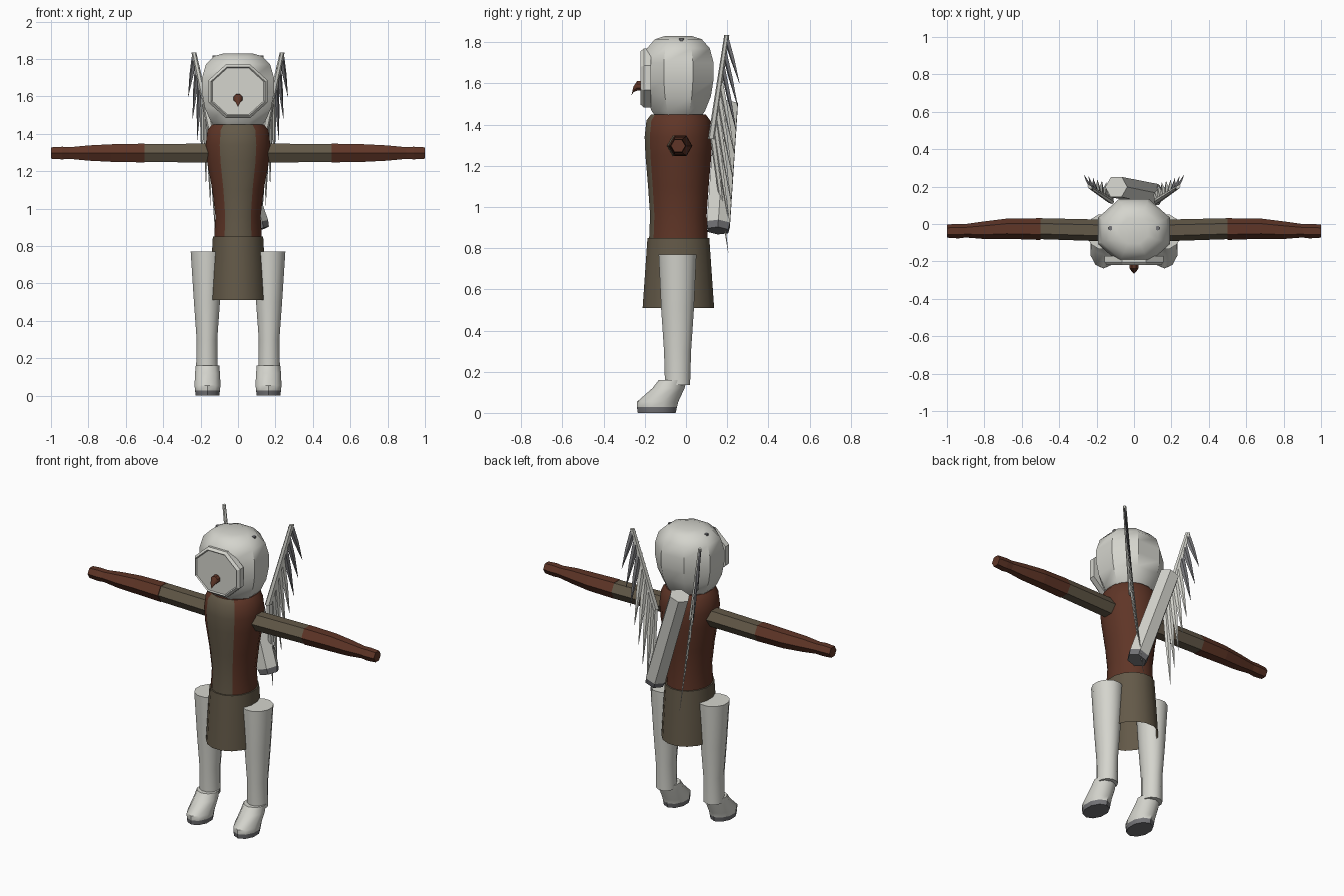
import bpy, bmesh, math
from mathutils import Vector

cube = bpy.data.objects.get("Cube")
if cube:
    bpy.data.objects.remove(cube)


def material(name, rgb):
    m = bpy.data.materials.new(name)
    m.use_nodes = True
    m.diffuse_color = (*rgb, 1)
    m.node_tree.nodes["Principled BSDF"].inputs["Base Color"].default_value = (*rgb, 1)
    return m


WHITE = material("warm white", (0.66, 0.66, 0.61))
GREY = material("slate grey", (0.17, 0.17, 0.18))
RED = material("red brown", (0.115, 0.036, 0.02))
OLIVE = material("olive brown", (0.125, 0.1, 0.065))
X, Y, Z = Vector((1, 0, 0)), Vector((0, 1, 0)), Vector((0, 0, 1))


def loft(name, rings, sides, mats, u=X, v=Y, phase=0.5, caps=(True, True), rule=None, smooth=True):
    """Skin rings given as (centre, radius along u, radius along v)."""
    bm = bmesh.new()
    loops = []
    for centre, ru, rv in rings:
        loop = []
        for i in range(sides):
            a = 2 * math.pi * (i + phase) / sides
            loop.append(bm.verts.new(Vector(centre) + u * ru * math.cos(a) + v * rv * math.sin(a)))
        loops.append(loop)
    for lo, hi in zip(loops, loops[1:]):
        for i in range(sides):
            j = (i + 1) % sides
            bm.faces.new((lo[i], lo[j], hi[j], hi[i]))
    if caps[0]:
        bm.faces.new(loops[0][::-1])
    if caps[1]:
        bm.faces.new(loops[-1])
    bmesh.ops.recalc_face_normals(bm, faces=bm.faces)
    if rule:
        for f in bm.faces:
            f.material_index = rule(f.calc_center_median())
    mesh = bpy.data.meshes.new(name)
    bm.to_mesh(mesh)
    bm.free()
    for m in mats:
        mesh.materials.append(m)
    ob = bpy.data.objects.new(name, mesh)
    bpy.context.collection.objects.link(ob)
    if smooth:
        bpy.ops.object.select_all(action="DESELECT")
        bpy.context.view_layer.objects.active = ob
        ob.select_set(True)
        bpy.ops.object.shade_smooth_by_angle(angle=math.radians(40))
    return ob


MID = -0.037

# Head: rounded octagonal lathe
oct_scale = 1 / math.cos(math.pi / 8)
head = [(0.12, 1.435), (0.145, 1.465), (0.178, 1.54), (0.192, 1.62),
        (0.192, 1.7), (0.172, 1.77), (0.128, 1.815), (0.075, 1.83)]
loft("head", [((0, MID, z), r * oct_scale, r * 0.89 * oct_scale) for r, z in head], 8, [WHITE])

# Face plate with a bevelled rim, and the beak
plate = [(-0.17, 1), (-0.205, 1), (-0.22, 0.91), (-0.213, 0.87)]
loft("face_plate", [((0, y, 1.627), 0.158 * k * oct_scale, 0.143 * k * oct_scale) for y, k in plate],
     8, [WHITE], v=Z, smooth=False)
loft("beak", [((0, -0.205, 1.59), 0.026, 0.026), ((0, -0.238, 1.588), 0.025, 0.025),
              ((0, -0.255, 1.572), 0.013, 0.015), ((0, -0.264, 1.545), 0.001, 0.002)],
     8, [RED], v=Z)

# Torso with a front panel
torso = [(0.13, 0.145, 0.84), (0.123, 0.14, 0.96), (0.14, 0.15, 1.1), (0.168, 0.163, 1.25),
         (0.176, 0.167, 1.34), (0.166, 0.158, 1.42), (0.14, 0.135, 1.45)]
loft("torso", [((0, MID, z), rx, ry) for rx, ry, z in torso], 16, [RED, OLIVE],
     rule=lambda c: int(c.y < -0.13 and abs(c.x) < 0.085))

# Skirt, open at the hem
skirt = [(0.155, 0.177, 0.51), (0.147, 0.165, 0.68), (0.137, 0.153, 0.85)]
loft("skirt", [((0, MID, z), rx, ry) for rx, ry, z in skirt], 16, [OLIVE], caps=(False, True))

for side, s in (("left", 1), ("right", -1)):
    # Arm: sleeve and forearm
    arm = [(0.14, -0.035, 0.058), (0.5, -0.025, 0.056), (0.501, -0.027, 0.058), (0.68, -0.025, 0.054),
           (0.8, -0.033, 0.047), (0.9, -0.036, 0.036), (0.94, -0.038, 0.039), (1.0, -0.038, 0.035)]
    loft(side + "_arm", [((s * x, y, 1.297), r, r) for x, y, r in arm], 6, [OLIVE, RED],
         u=Y, v=Z, phase=0, rule=lambda c: int(abs(c.x) > 0.5), smooth=False)

    # Leg
    leg = [(0.06, 0.063, 0.135), (0.057, 0.068, 0.3), (0.072, 0.082, 0.5), (0.09, 0.095, 0.77)]
    loft(side + "_leg", [((s * 0.166, -0.041, z), rx, ry) for rx, ry, z in leg], 12, [WHITE])

    # Foot with a grey sole
    foot = [(-0.142, 0.066, 0.092, 0), (-0.141, 0.07, 0.097, 0.028), (-0.137, 0.073, 0.1, 0.055),
            (-0.085, 0.07, 0.078, 0.12), (-0.064, 0.066, 0.068, 0.16)]
    loft(side + "_foot", [((s * 0.163, y, z), rx, ry) for y, rx, ry, z in foot], 10, [WHITE, GREY],
         rule=lambda c: int(c.z < 0.028))

    # Stud on top of the head
    loft(side + "_head_stud", [((s * 0.125, -0.022, z), 0.013, 0.013) for z in (1.79, 1.818)],
         6, [GREY], smooth=False)

    # Wing spar with hanging feathers
    root, tip = Vector((s * 0.125, 0.125, 1.33)), Vector((s * 0.236, 0.198, 1.835))
    along, thin = Vector((s * 0.75, 0.66, 0)), Vector((s * -0.66, 0.75, 0))
    loft(side + "_wing_spar", [(root, 0.022, 0.016), (tip, 0.015, 0.01)], 6, [WHITE],
         u=along, v=thin, smooth=False)
    low, high = Vector((s * 0.1, 0.205, 0.78)), Vector((s * 0.266, 0.26, 1.6))
    count = 8
    for k in range(count):
        t = k / (count - 1)
        base = root.lerp(tip, 0.03 + 0.94 * t)
        end = low.lerp(high, t)
        loft(f"{side}_feather_{k + 1}",
             [(base, 0.018, 0.007), (base.lerp(end, 0.45), 0.015, 0.006), (end, 0.001, 0.001)],
             4, [GREY if k > 4 else WHITE], u=along, v=thin, phase=0, smooth=False)

# Slanted case on the back, grey at the lower end
bottom, top = Vector((0.11, 0.155, 0.885)), Vector((-0.095, 0.198, 1.5))
axis = (top - bottom).normalized()
across = axis.cross(Y).normalized()
depth = across.cross(axis)
loft("back_case", [(bottom, 0.058, 0.058), (bottom + axis * 0.035, 0.065, 0.065), (top, 0.062, 0.062)],
     6, [WHITE, GREY], u=across, v=depth, phase=0,
     rule=lambda c: int((c - bottom).dot(axis) < 0.03), smooth=False)
